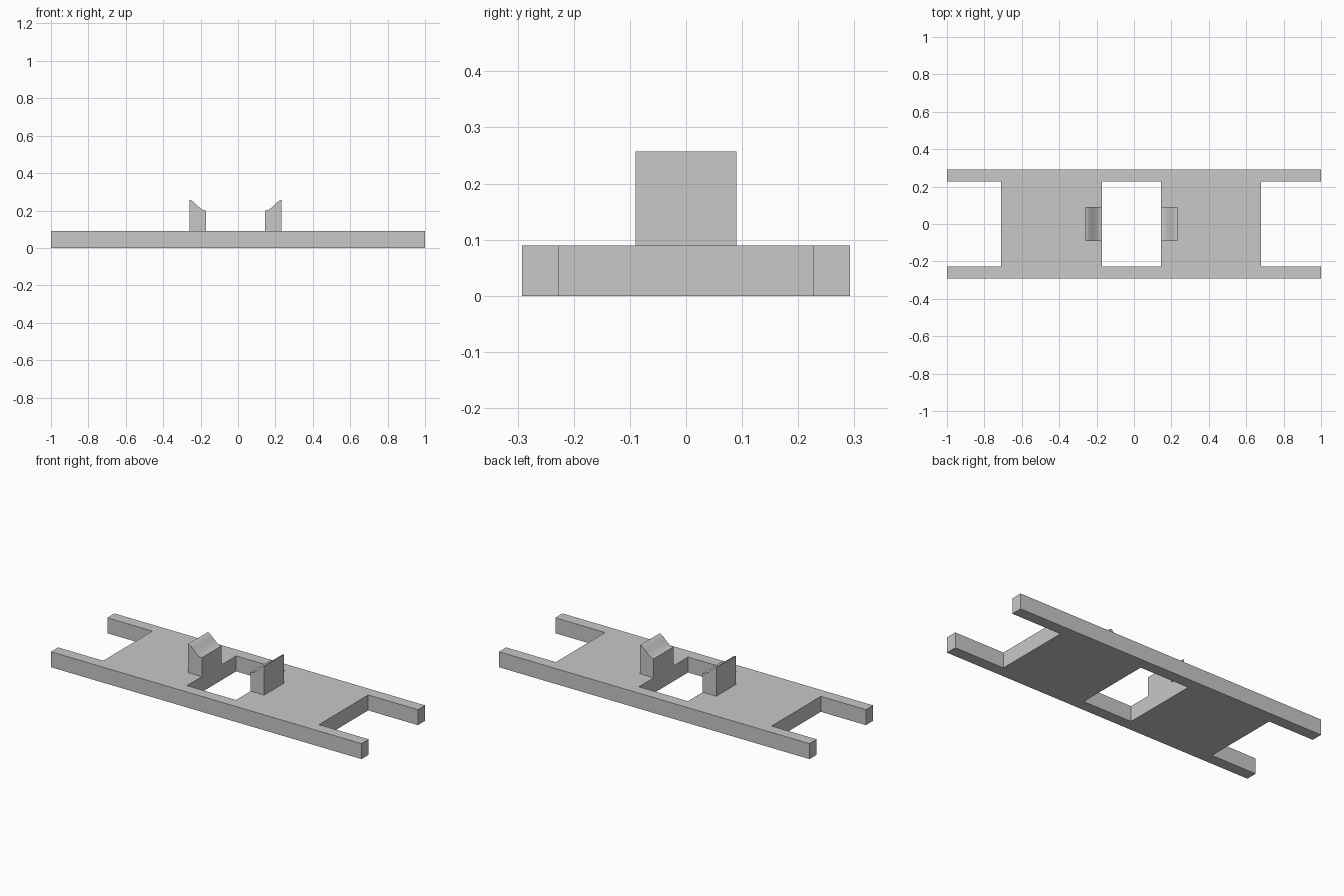
import bpy
import bmesh
import math

cube = bpy.data.objects.get("Cube")
if cube:
    bpy.data.objects.remove(cube, do_unlink=True)

# Single grey material
grey = bpy.data.materials.new("plain_grey")
grey.use_nodes = True
colour = (0.58, 0.58, 0.58, 1)
grey.diffuse_color = colour
grey.node_tree.nodes["Principled BSDF"].inputs["Base Color"].default_value = colour

PLATE_TOP = 0.09
POST_LOW, POST_HIGH = 0.2, 0.257
POST_HALF_DEPTH = 0.09


def make_object(name, bm):
    bmesh.ops.recalc_face_normals(bm, faces=bm.faces)
    mesh = bpy.data.meshes.new(name)
    bm.to_mesh(mesh)
    bm.free()
    mesh.materials.append(grey)
    obj = bpy.data.objects.new(name, mesh)
    bpy.context.collection.objects.link(obj)
    return obj


def extrude(bm, faces, offset):
    """Thicken flat faces into a closed solid."""
    result = bmesh.ops.extrude_face_region(bm, geom=faces, use_keep_orig=True)
    verts = [v for v in result["geom"] if isinstance(v, bmesh.types.BMVert)]
    bmesh.ops.translate(bm, verts=verts, vec=offset)


# Base plate: two long rails joined by two panels, open between and at both ends
xs = [-1, -0.71, -0.17, 0.145, 0.68, 1]
ys = [-0.292, -0.226, 0.226, 0.292]
bm = bmesh.new()
grid = [[bm.verts.new((x, y, 0)) for y in ys] for x in xs]
cells = []
for i in range(len(xs) - 1):
    for j in range(len(ys) - 1):
        if j == 1 and i % 2 == 0:
            continue  # opening
        cells.append(bm.faces.new((grid[i][j], grid[i + 1][j],
                                   grid[i + 1][j + 1], grid[i][j + 1])))
extrude(bm, cells, (0, 0, PLATE_TOP))
make_object("base_plate", bm)


# Clamp posts: tall on the outer side, sweeping down in an S curve to the inner side
def clamp_post(name, outer, inner, steps=16):
    bm = bmesh.new()
    profile = [(inner, PLATE_TOP), (outer, PLATE_TOP)]
    for k in range(steps + 1):
        t = k / steps
        wave = 0.5 + 0.5 * math.cos(math.pi * t ** 0.85)
        profile.append((outer + (inner - outer) * t,
                        POST_LOW + (POST_HIGH - POST_LOW) * wave))
    side = bm.faces.new([bm.verts.new((x, -POST_HALF_DEPTH, z)) for x, z in profile])
    extrude(bm, [side], (0, 2 * POST_HALF_DEPTH, 0))
    obj = make_object(name, bm)
    bpy.ops.object.select_all(action="DESELECT")
    bpy.context.view_layer.objects.active = obj
    obj.select_set(True)
    bpy.ops.object.shade_smooth_by_angle(angle=math.radians(30))


clamp_post("right_clamp_post", -0.258, -0.17)
clamp_post("left_clamp_post", 0.232, 0.145)
